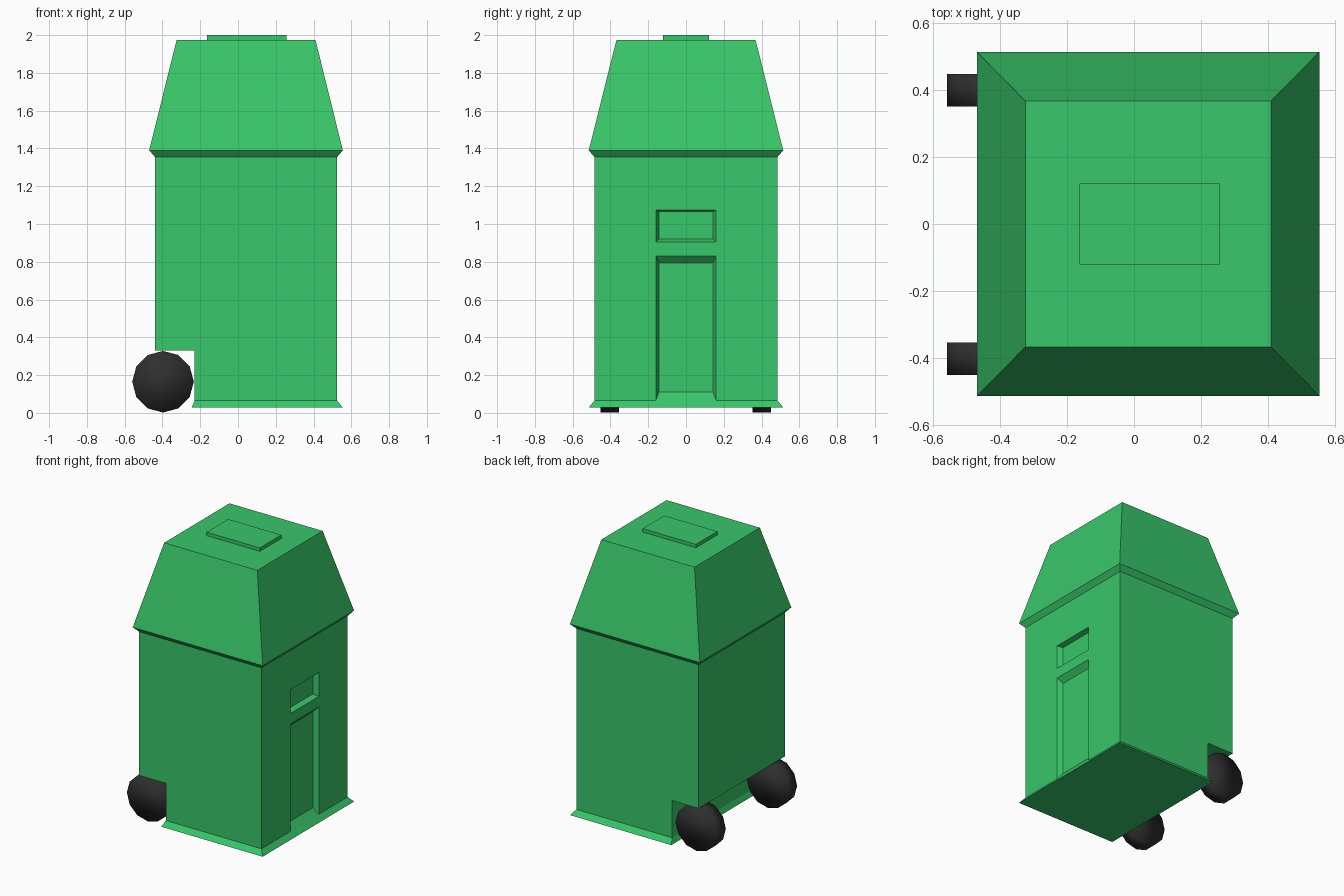
import bpy, bmesh, math
from mathutils import Matrix

if "Cube" in bpy.data.objects:
    bpy.data.objects.remove(bpy.data.objects["Cube"], do_unlink=True)


def make_material(name, color):
    mat = bpy.data.materials.new(name)
    mat.use_nodes = True
    mat.diffuse_color = color
    mat.node_tree.nodes["Principled BSDF"].inputs["Base Color"].default_value = color
    return mat


green = make_material("bin green", (0.04, 0.57, 0.145, 1))
black = make_material("tyre black", (0.028, 0.028, 0.028, 1))


def finish(name, bm, mat):
    bmesh.ops.recalc_face_normals(bm, faces=bm.faces)
    mesh = bpy.data.meshes.new(name)
    bm.to_mesh(mesh)
    bm.free()
    mesh.materials.append(mat)
    obj = bpy.data.objects.new(name, mesh)
    bpy.context.collection.objects.link(obj)
    return obj


def loft(name, rings, mat=green):
    """Skin a stack of rings with equal point counts and cap both ends."""
    bm = bmesh.new()
    loops = [[bm.verts.new(p) for p in ring] for ring in rings]
    n = len(loops[0])
    for a, b in zip(loops, loops[1:]):
        for i in range(n):
            j = (i + 1) % n
            bm.faces.new((a[i], a[j], b[j], b[i]))
    bm.faces.new(loops[0])
    bm.faces.new(loops[-1])
    return finish(name, bm, mat)


def level(x0, x1, y, z):
    return [(x0, -y, z), (x1, -y, z), (x1, y, z), (x0, y, z)]


def panel(x, y, z0, z1):
    return [(x, -y, z0), (x, y, z0), (x, y, z1), (x, -y, z1)]


# Body: side profile with the wheel notch, extruded across the width
profile = [(-0.23, 0.065), (0.525, 0.065), (0.525, 1.355),
           (-0.44, 1.355), (-0.44, 0.33), (-0.23, 0.33)]
body = loft("body", [[(x, y, z) for x, z in profile] for y in (-0.485, 0.485)])

# Tapered recesses in the side: slot above, tall panel below
depth = 0.035
recesses = {"slot": (0.905, 1.075, 0.92, 1.065),
            "tall_panel": (0.065, 0.83, 0.11, 0.793)}
for name, (z0, z1, in0, in1) in recesses.items():
    outer = (0.16, z0, z1)
    inner = (0.143, in0, in1)
    # carry the taper past the wall so the cut is clean
    beyond = [o + (o - i) for o, i in zip(outer, inner)]
    cutter = loft(name + "_cutter", [panel(0.525 - depth, *inner),
                                     panel(0.525 + depth, *beyond)])
    cutter.hide_render = True
    cut = body.modifiers.new(name, 'BOOLEAN')
    cut.operation = 'DIFFERENCE'
    cut.solver = 'EXACT'
    cut.object = cutter
    bpy.context.view_layer.objects.active = body
    bpy.ops.object.modifier_apply(modifier=name)
    bpy.data.objects.remove(cutter, do_unlink=True)

# Flared base
loft("base_skirt", [level(-0.245, 0.555, 0.515, 0.028),
                    level(-0.23, 0.525, 0.485, 0.065)])

# Lid with a chamfered rim and sloping sides
loft("lid", [level(-0.44, 0.525, 0.485, 1.355),
             level(-0.47, 0.555, 0.515, 1.39),
             level(-0.325, 0.41, 0.368, 1.975)])
loft("lid_plate", [level(-0.163, 0.257, 0.121, 1.975),
                   level(-0.163, 0.257, 0.121, 2.0)])

# Wheels
for side, y in (("right", -0.403), ("left", 0.4)):
    bm = bmesh.new()
    bmesh.ops.create_cone(bm, cap_ends=True, segments=12, radius1=0.163,
                          radius2=0.163, depth=0.098,
                          matrix=Matrix.Translation((-0.397, y, 0.165))
                          @ Matrix.Rotation(math.pi / 2, 4, 'X'))
    wheel = finish(side + "_wheel", bm, black)
    for poly in wheel.data.polygons:
        poly.use_smooth = True
